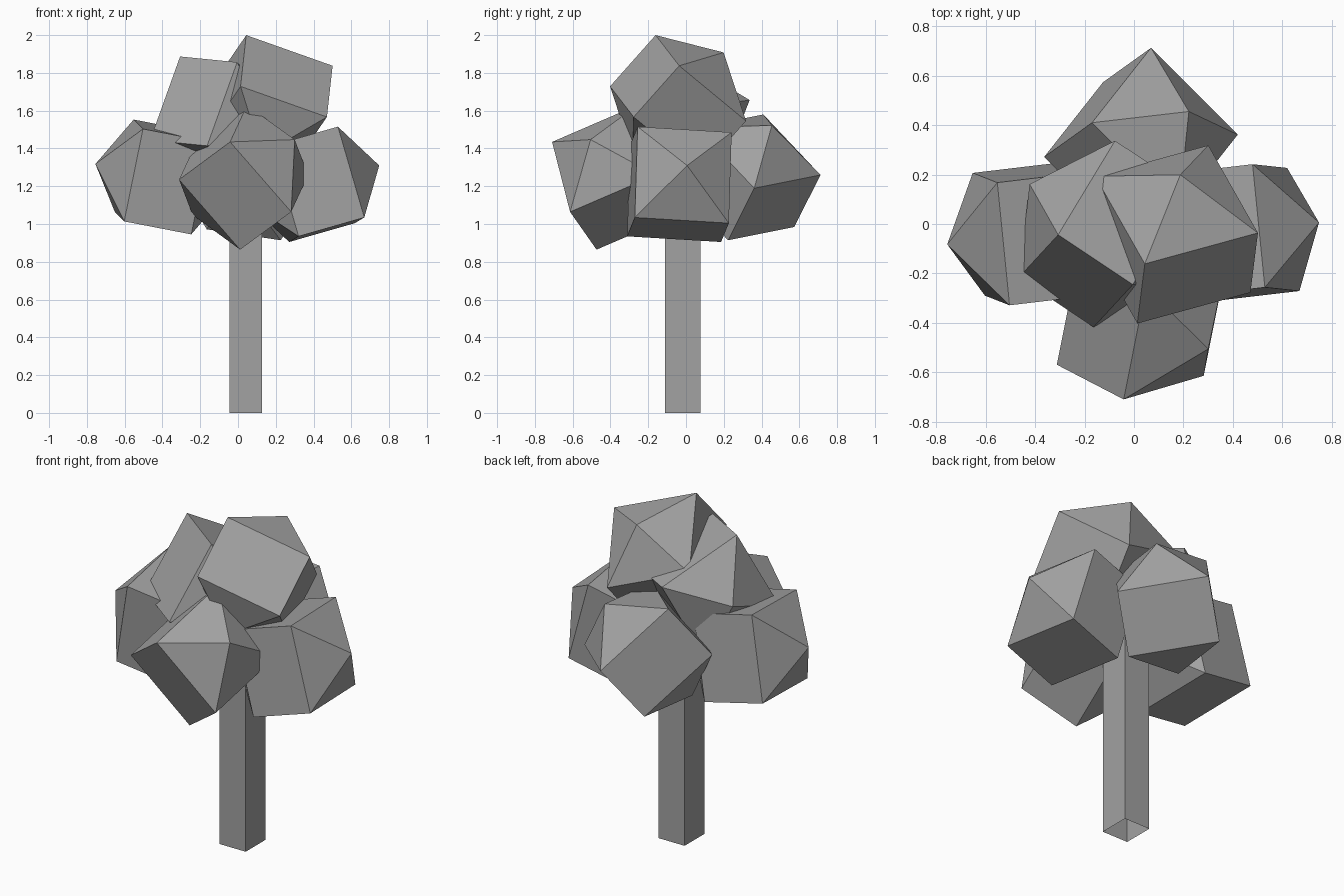
import bpy
import bmesh
from math import pi
from mathutils import Matrix, Vector

cube = bpy.data.objects.get("Cube")
if cube:
    bpy.data.objects.remove(cube, do_unlink=True)

grey = bpy.data.materials.new("plain grey")
grey.use_nodes = True
grey.diffuse_color = (0.36, 0.36, 0.36, 1)
grey.node_tree.nodes["Principled BSDF"].inputs["Base Color"].default_value = grey.diffuse_color


def add_object(name, bm):
    bmesh.ops.recalc_face_normals(bm, faces=bm.faces)
    mesh = bpy.data.meshes.new(name)
    bm.to_mesh(mesh)
    bm.free()
    mesh.materials.append(grey)
    bpy.context.collection.objects.link(bpy.data.objects.new(name, mesh))


def foliage(name, centre, axis, edge):
    """Four-sided, three-ring ball: a square block with a low pyramid on both ends."""
    bm = bmesh.new()
    bmesh.ops.create_uvsphere(bm, u_segments=4, v_segments=3, radius=1)
    bmesh.ops.rotate(bm, verts=bm.verts, matrix=Matrix.Rotation(pi / 4, 3, "Z"))
    bmesh.ops.scale(bm, verts=bm.verts, vec=(0.409, 0.409, 0.364))
    # Turn the poles along the axis and the square's sides along the edge
    z = Vector(axis).normalized()
    y = z.cross(Vector(edge)).normalized()
    turn = Matrix((y.cross(z), y, z)).transposed().to_4x4()
    bm.transform(Matrix.Translation(centre) @ turn)
    add_object(name, bm)


# Trunk: square post, open at the foot
bm = bmesh.new()
bmesh.ops.create_cube(bm, size=1)
bmesh.ops.scale(bm, verts=bm.verts, vec=(0.172, 0.186, 1.2))
bmesh.ops.translate(bm, verts=bm.verts, vec=(0.042, -0.017, 0.6))
foot = [f for f in bm.faces if f.calc_center_median().z < 0.01]
bmesh.ops.delete(bm, geom=foot, context="FACES_ONLY")
add_object("trunk", bm)

# Crown: six tilted clumps
foliage("left_foliage", (0.40, -0.035, 1.21), (0.955, 0.112, 0.274), (-0.05, 0.5, -0.03))
foliage("right_foliage", (-0.40, -0.04, 1.249), (-0.975, -0.116, 0.189), (-0.05, 0.5, 0.05))
foliage("front_foliage", (0.03, -0.365, 1.247), (0.742, -0.385, 0.549), (-0.32, -0.10, 0.38))
foliage("back_foliage", (0.028, 0.316, 1.247), (0.532, 0.381, 0.756), (0.35, -0.35, -0.07))
foliage("upper_left_foliage", (0.157, -0.042, 1.637), (0.083, 0.663, 0.746), (0.46, 0.12, -0.17))
foliage("upper_right_foliage", (-0.12, -0.04, 1.535), (0.829, -0.552, -0.083), (-0.17, -0.17, -0.45))
